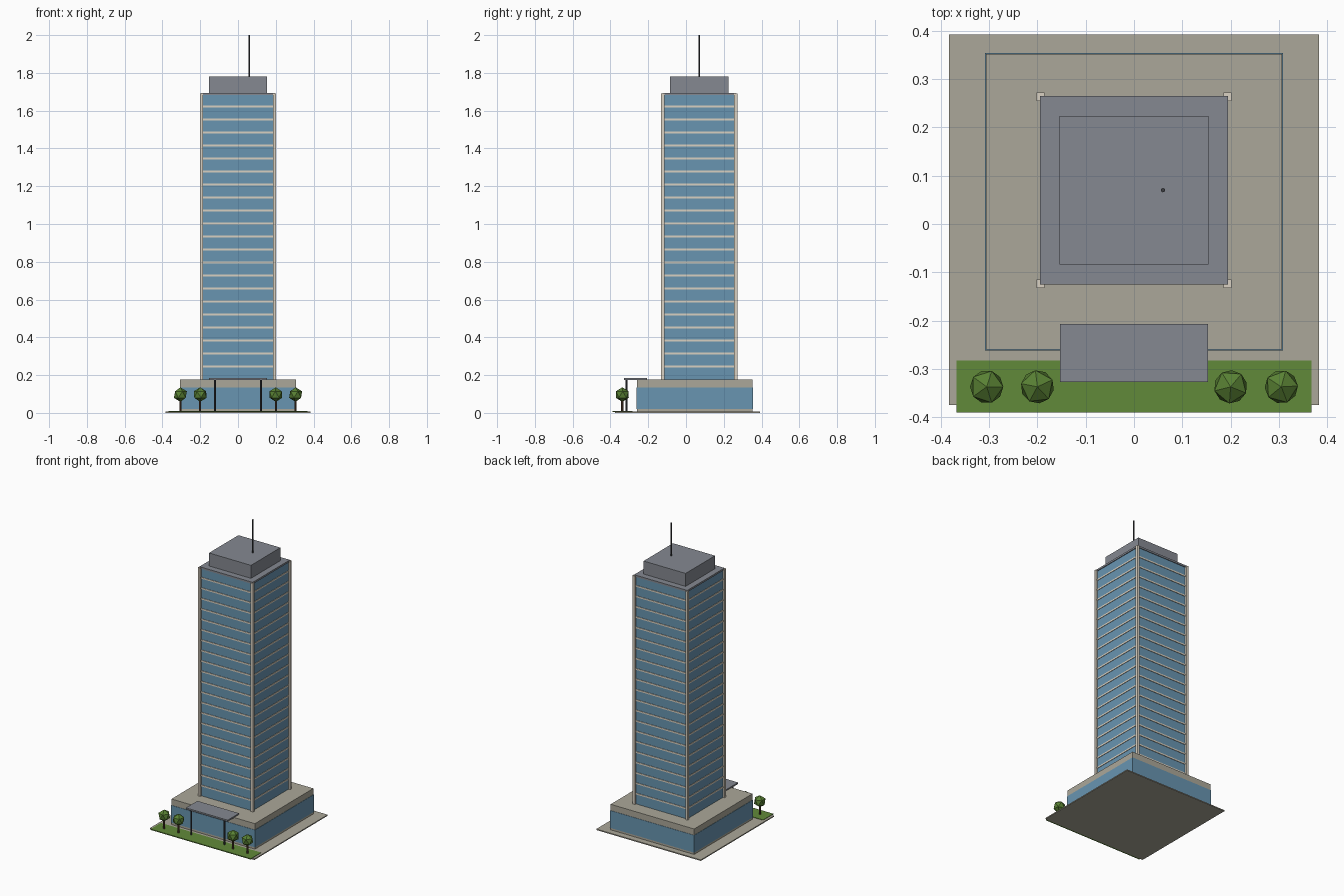
import bpy
import math

cube = bpy.data.objects.get("Cube")
if cube:
    bpy.data.objects.remove(cube, do_unlink=True)


def material(name, r, g, b):
    mat = bpy.data.materials.new(name)
    mat.use_nodes = True
    mat.diffuse_color = (r, g, b, 1)
    mat.node_tree.nodes["Principled BSDF"].inputs["Base Color"].default_value = (r, g, b, 1)
    return mat


CONCRETE = material("warm concrete", 0.41, 0.39, 0.32)
PALE = material("pale stone", 0.70, 0.64, 0.54)
GLASS = material("blue glass", 0.14, 0.30, 0.44)
ROOF = material("roof grey", 0.235, 0.25, 0.285)
GRASS = material("lawn green", 0.12, 0.255, 0.042)
LEAF = material("leaf green", 0.10, 0.22, 0.034)
BARK = material("bark brown", 0.10, 0.05, 0.026)
METAL = material("dark metal", 0.045, 0.048, 0.054)


def finish(name, mat):
    obj = bpy.context.object
    obj.name = name
    obj.data.materials.append(mat)
    return obj


def box(name, mat, half_x, y0, y1, z0, z1, x=0):
    """Box centred on x, spanning y0..y1 and z0..z1."""
    bpy.ops.mesh.primitive_cube_add(size=1, location=(x, (y0 + y1) / 2, (z0 + z1) / 2))
    obj = bpy.context.object
    obj.scale = (2 * half_x, y1 - y0, z1 - z0)
    bpy.ops.object.transform_apply(location=False, rotation=False, scale=True)
    return finish(name, mat)


def rod(name, mat, radius, x, y, z0, z1, sides=8):
    bpy.ops.mesh.primitive_cylinder_add(vertices=sides, radius=radius, depth=z1 - z0,
                                        location=(x, y, (z0 + z1) / 2))
    return finish(name, mat)


# Site
box("plaza", CONCRETE, 0.383, -0.375, 0.392, 0, 0.007)
box("lawn", GRASS, 0.367, -0.39, -0.283, 0.004, 0.01)

# Podium with a glazed band all round
PY = 0.046
box("podium", CONCRETE, 0.306, PY - 0.306, PY + 0.306, 0.005, 0.176)
box("podium_glazing", GLASS, 0.308, PY - 0.308, PY + 0.308, 0.02, 0.135)

# Tower shaft, floor bands and corner columns
TY = 0.07
BASE, TOP, FLOORS = 0.176, 1.69, 22
STEP = (TOP - BASE) / FLOORS


def square(name, mat, half, z0, z1):
    return box(name, mat, half, TY - half, TY + half, z0, z1)


square("tower_glass", GLASS, 0.19, BASE - 0.01, TOP - 0.005)
for i in range(1, FLOORS):
    z = BASE + i * STEP
    square(f"floor_band_{i}", PALE, 0.193, z - 0.005, z + 0.005)
for sx in (-1, 1):
    for sy in (-1, 1):
        cy = TY + sy * 0.1935
        box("corner_column", PALE, 0.0085, cy - 0.0085, cy + 0.0085,
            BASE - 0.005, TOP, x=sx * 0.1935)

# Roof, plant room and mast
square("roof_slab", ROOF, 0.195, TOP - 0.008, TOP + 0.004)
square("plant_room", ROOF, 0.154, TOP, 1.78)
rod("mast", METAL, 0.0045, 0.06, TY, 1.775, 2.0)

# Entrance canopy on two posts
box("entrance_canopy", ROOF, 0.153, -0.327, -0.207, 0.174, 0.184)
for x in (-0.122, 0.122):
    rod("canopy_post", METAL, 0.005, x, -0.315, 0.005, 0.176)

# Trees along the lawn
for i, x in enumerate((-0.305, -0.2, 0.2, 0.305)):
    rod("tree_trunk", BARK, 0.006, x, -0.337, 0.006, 0.075, sides=6)
    bpy.ops.mesh.primitive_ico_sphere_add(subdivisions=1, radius=0.0385,
                                          location=(x, -0.337, 0.097),
                                          rotation=(0, 0, math.radians(25 * i)))
    finish("tree_crown", LEAF)
